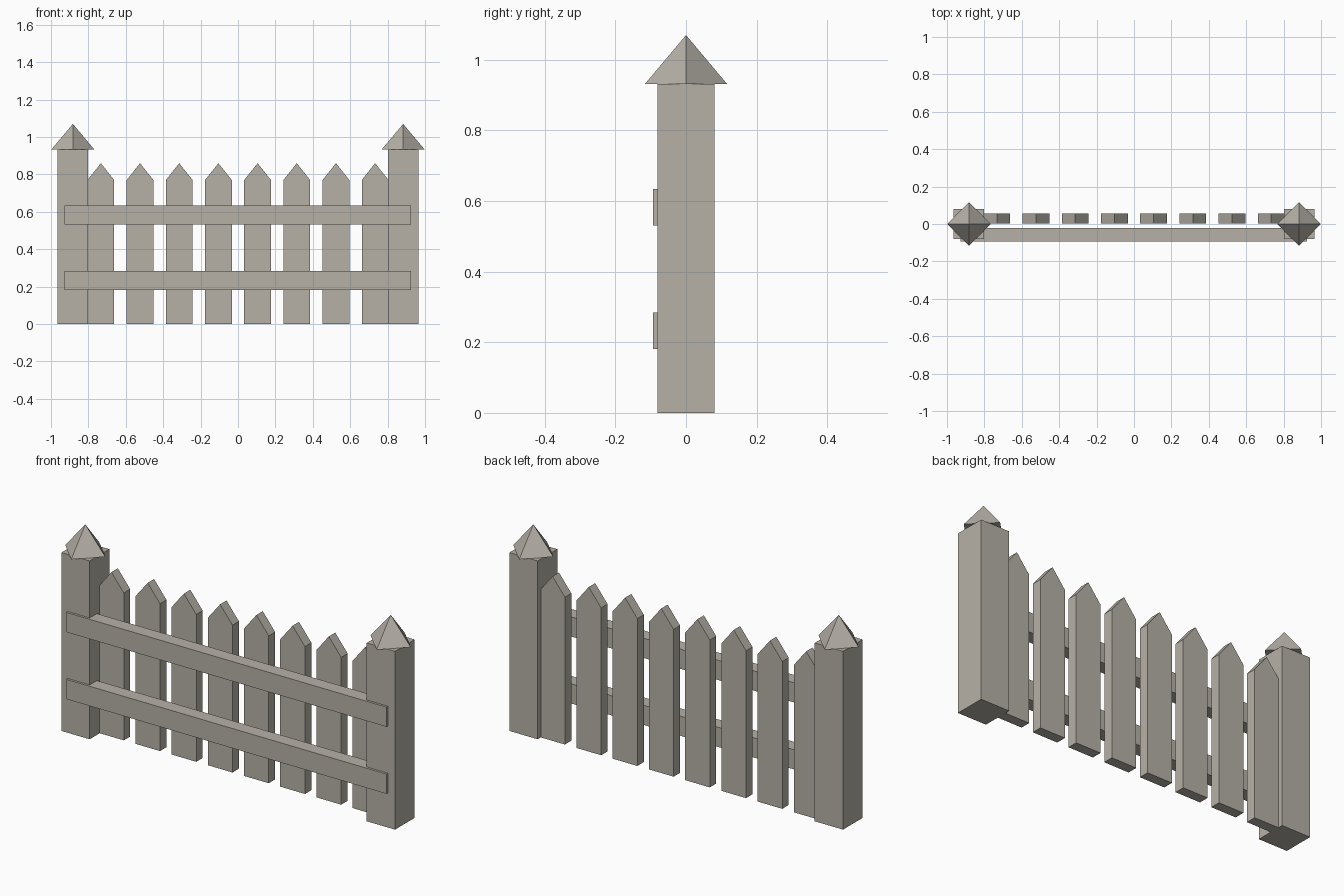
import bpy

cube = bpy.data.objects.get("Cube")
if cube:
    bpy.data.objects.remove(cube, do_unlink=True)

# Weathered wood colour
wood = bpy.data.materials.new("weathered_wood")
wood.use_nodes = True
colour = (0.47, 0.44, 0.39, 1)
wood.diffuse_color = colour
wood.node_tree.nodes["Principled BSDF"].inputs["Base Color"].default_value = colour


def prism(name, outline, y0, y1):
    """Extrude an x-z outline from y0 to y1."""
    n = len(outline)
    verts = [(x, y, z) for y in (y0, y1) for x, z in outline]
    faces = [tuple(range(n)), tuple(reversed(range(n, 2 * n)))]
    faces += [(i, i + n, (i + 1) % n + n, (i + 1) % n) for i in range(n)]
    mesh = bpy.data.meshes.new(name)
    mesh.from_pydata(verts, [], faces)
    mesh.materials.append(wood)
    obj = bpy.data.objects.new(name, mesh)
    bpy.context.collection.objects.link(obj)
    return obj


def box(name, x0, x1, y0, y1, z0, z1):
    return prism(name, [(x0, z0), (x1, z0), (x1, z1), (x0, z1)], y0, y1)


# End posts with diamond-set pyramid caps
for side, x in (("left", 0.883), ("right", -0.883)):
    box(side + "_post", x - 0.082, x + 0.082, -0.081, 0.081, 0, 0.932)
    bpy.ops.mesh.primitive_cone_add(vertices=4, radius1=0.116, radius2=0,
                                    depth=0.138, location=(x, 0, 1.001))
    cap = bpy.context.object
    cap.name = side + "_post_cap"
    cap.data.materials.append(wood)

# Pointed pickets
half = 0.0715
for i in range(8):
    x = (i - 3.5) * 0.2095
    prism(f"picket_{i + 1}",
          [(x - half, 0), (x + half, 0), (x + half, 0.77),
           (x, 0.86), (x - half, 0.77)], 0.002, 0.055)

# Horizontal rails
for name, z in (("lower_rail", 0.181), ("upper_rail", 0.531)):
    box(name, -0.928, 0.924, -0.093, -0.021, z, z + 0.103)
